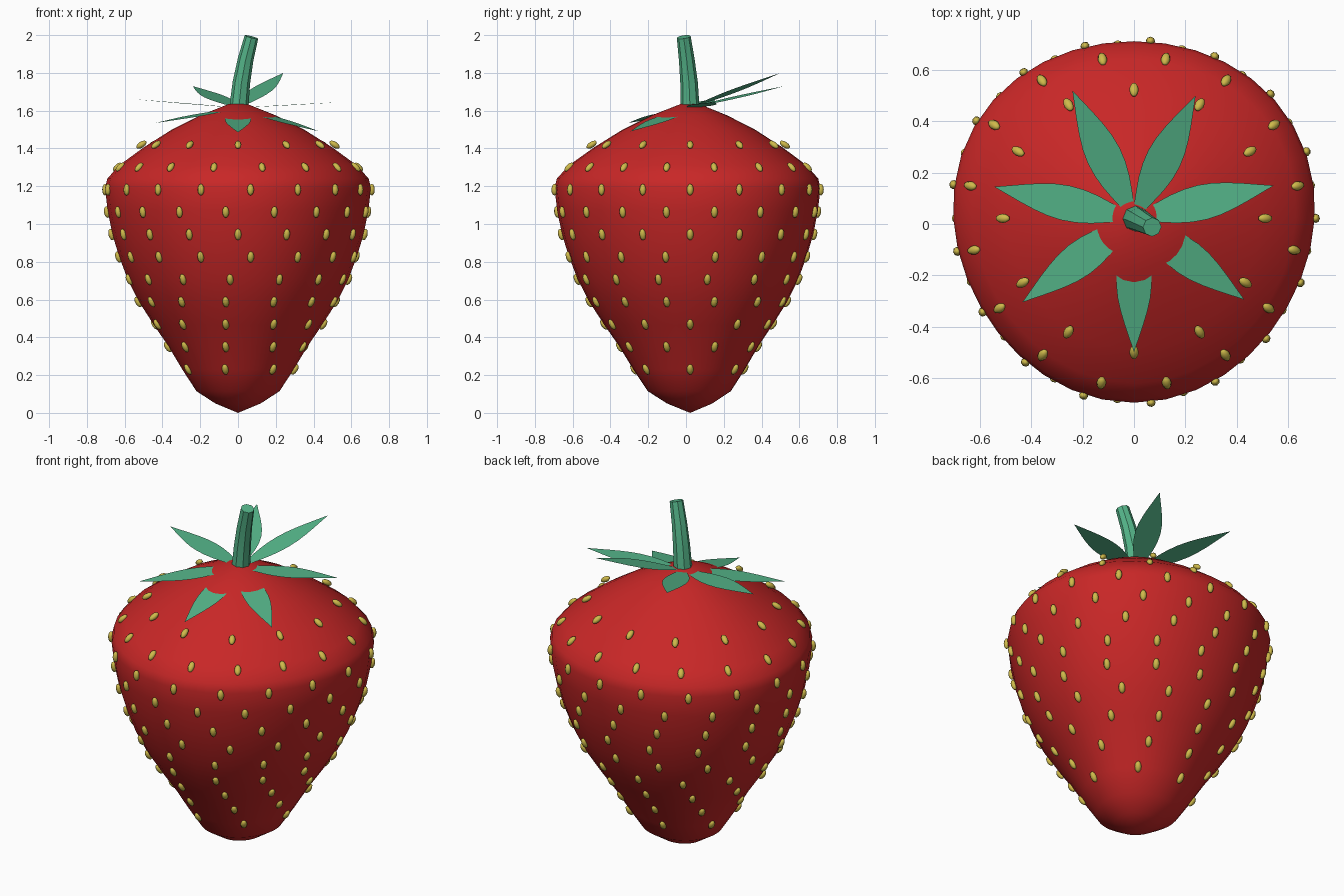
import bpy, bmesh
from math import sin, cos, pi, radians, atan2
from mathutils import Vector, Matrix

if "Cube" in bpy.data.objects:
    bpy.data.objects.remove(bpy.data.objects["Cube"], do_unlink=True)

AXIS_Y = 0.022


def material(name, rgb):
    m = bpy.data.materials.new(name)
    m.use_nodes = True
    m.diffuse_color = (*rgb, 1)
    m.node_tree.nodes["Principled BSDF"].inputs["Base Color"].default_value = (*rgb, 1)
    return m


red = material("berry red", (0.58, 0.02, 0.02))
green = material("leaf green", (0.09, 0.46, 0.25))
gold = material("seed gold", (0.62, 0.49, 0.07))


def finish(name, bm, mat, smooth=None):
    bmesh.ops.recalc_face_normals(bm, faces=bm.faces)
    me = bpy.data.meshes.new(name)
    bm.to_mesh(me)
    bm.free()
    me.materials.append(mat)
    ob = bpy.data.objects.new(name, me)
    bpy.context.collection.objects.link(ob)
    if smooth:
        bpy.ops.object.select_all(action="DESELECT")
        ob.select_set(True)
        bpy.context.view_layer.objects.active = ob
        bpy.ops.object.shade_smooth_by_angle(angle=radians(smooth))
    return ob


def bridge(bm, rings):
    for a, b in zip(rings, rings[1:]):
        n = len(a)
        for i in range(n):
            bm.faces.new((a[i], a[(i + 1) % n], b[(i + 1) % n], b[i]))


# Berry body: a lathe with three soft lobes
PROFILE = [(0.12, 0.05), (0.22, 0.115), (0.295, 0.23), (0.37, 0.355), (0.445, 0.465),
           (0.525, 0.59), (0.585, 0.71), (0.63, 0.83), (0.665, 0.945), (0.69, 1.07),
           (0.704, 1.19), (0.692, 1.24), (0.63, 1.31), (0.5, 1.405), (0.35, 1.5),
           (0.2, 1.575), (0.05, 1.635)]


def on_body(r, z, a):
    r *= 1 + 0.02 * cos(3 * (a - pi / 6))
    return Vector((r * cos(a), AXIS_Y + r * sin(a), z))


def radius_at(z):
    for (r0, z0), (r1, z1) in zip(PROFILE, PROFILE[1:]):
        if z0 <= z <= z1:
            return r0 + (r1 - r0) * (z - z0) / (z1 - z0)


bm = bmesh.new()
SIDES = 36
rings = [[bm.verts.new(on_body(r, z, 2 * pi * i / SIDES)) for i in range(SIDES)]
         for r, z in PROFILE]
bridge(bm, rings)
tip = bm.verts.new((0, AXIS_Y, 0))
for i in range(SIDES):
    bm.faces.new((tip, rings[0][i], rings[0][(i + 1) % SIDES]))
bm.faces.new(rings[-1])
finish("berry_body", bm, red, 60)

# Seeds: rows of small ellipsoids lying along the surface, staggered row by row
COUNTS = [7, 9, 11, 13, 14, 15, 16, 17, 17, 16, 12]
bm = bmesh.new()
for row, n in enumerate(COUNTS):
    z = 0.23 + 0.119 * row
    step = 2 * pi / n
    start = step / 2 if row % 2 else 0
    if row == 4:
        start = radians(-94)
    r = radius_at(z)
    slope = atan2(radius_at(z + 0.03) - radius_at(z - 0.03), 0.06)
    if row == len(COUNTS) - 1:
        r += 0.03
    for k in range(n):
        a = start + k * step
        place = (Matrix.Translation(on_body(r + 0.005, z, a)) @ Matrix.Rotation(a, 4, "Z")
                 @ Matrix.Rotation(slope, 4, "Y") @ Matrix.Diagonal((0.016, 0.018, 0.031, 1)))
        bmesh.ops.create_uvsphere(bm, u_segments=8, v_segments=6, radius=1, matrix=place)
finish("seeds", bm, gold, 60)

# Leaves: flat pointed blades, each with its own tilt
TIPS = [(0, -0.5, 1.485), (0.43, -0.295, 1.49), (0.545, 0.15, 1.645), (0.24, 0.5, 1.8),
        (-0.24, 0.52, 1.73), (-0.545, 0.145, 1.66), (-0.435, -0.305, 1.535)]
HALF_WIDTHS = [0.022, 0.04, 0.056, 0.066, 0.069, 0.064, 0.052, 0.036, 0.018]
for i, end in enumerate(TIPS):
    base, end = Vector((0, AXIS_Y, 1.615)), Vector(end)
    along = end - base
    side = Vector((-along.y, along.x, 0)).normalized()
    bm = bmesh.new()
    left, right = [], []
    for k, w in enumerate(HALF_WIDTHS):
        c = base + along * (0.08 + 0.92 * k / len(HALF_WIDTHS))
        left.append(bm.verts.new(c + side * w))
        right.append(bm.verts.new(c - side * w))
    for k in range(len(left) - 1):
        bm.faces.new((left[k], right[k], right[k + 1], left[k + 1]))
    bm.faces.new((left[-1], right[-1], bm.verts.new(end)))
    finish(f"leaf_{i + 1}", bm, green)

# Stem: tapered, slightly bent, eight-sided
PATH = [(0.003, 0.022, 1.6), (0.018, 0.016, 1.75), (0.04, 0.004, 1.87), (0.071, -0.012, 1.99)]
points = [Vector(p) for p in PATH]
bm = bmesh.new()
rings = []
for i, p in enumerate(points):
    d = points[min(i + 1, len(points) - 1)] - points[max(i - 1, 0)]
    turn = Vector((0, 0, 1)).rotation_difference(d)
    r = 0.051 - 0.014 * i / (len(points) - 1)
    rings.append([bm.verts.new(p + turn @ Vector((r * cos(k * pi / 4), r * sin(k * pi / 4), 0)))
                  for k in range(8)])
bridge(bm, rings)
bm.faces.new(rings[0])
bm.faces.new(rings[-1])
finish("stem", bm, green, 30)
